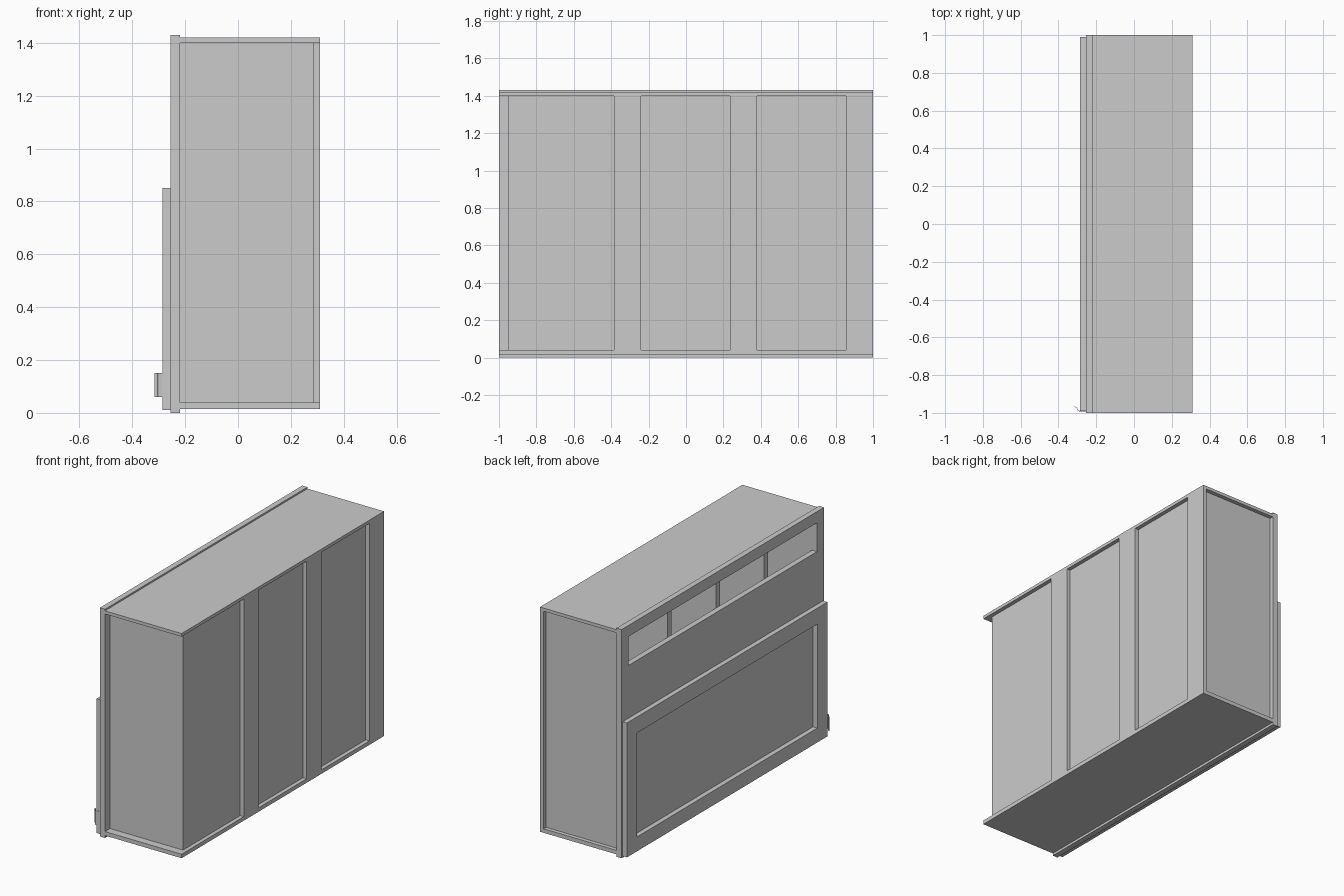
import bpy, bmesh

cube = bpy.data.objects.get("Cube")
if cube:
    bpy.data.objects.remove(cube, do_unlink=True)

# One plain grey for everything
grey = bpy.data.materials.new("light_grey")
grey.use_nodes = True
GREY = (0.6, 0.6, 0.6, 1)
grey.diffuse_color = GREY
grey.node_tree.nodes["Principled BSDF"].inputs["Base Color"].default_value = GREY


def make(name, bm):
    bmesh.ops.recalc_face_normals(bm, faces=bm.faces)
    mesh = bpy.data.meshes.new(name)
    bm.to_mesh(mesh)
    bm.free()
    mesh.materials.append(grey)
    ob = bpy.data.objects.new(name, mesh)
    bpy.context.collection.objects.link(ob)
    return ob


def box(name, xs, ys, zs):
    bm = bmesh.new()
    bmesh.ops.create_cube(bm, size=1)
    for v in bm.verts:
        v.co = [r[0] if c < 0 else r[1] for c, r in zip(v.co, (xs, ys, zs))]
    return make(name, bm)


def frame(name, xs, outer, inner):
    """Rectangular ring in the y-z plane, given as (y0, y1, z0, z1)."""
    bm = bmesh.new()

    def ring(x, r):
        return [bm.verts.new((x, r[i], r[j])) for i, j in ((0, 2), (1, 2), (1, 3), (0, 3))]
    loops = [ring(xs[0], outer), ring(xs[0], inner), ring(xs[1], inner), ring(xs[1], outer)]
    for k in range(4):
        a, b = loops[k], loops[(k + 1) % 4]
        for i in range(4):
            j = (i + 1) % 4
            bm.faces.new((a[i], a[j], b[j], b[i]))
    return make(name, bm)


# Cabinet shell: top and bottom plates with recessed walls between
X0, X1 = -0.22, 0.31
Z = (0.04, 1.40)
box("top_plate", (X0, X1), (-1, 1), (1.40, 1.42))
box("bottom_plate", (X0, X1), (-1, 1), (0.015, 0.04))
box("rear_wall", (0.265, 0.285), (-0.95, 0.975), Z)
box("front_end_wall", (X0, 0.265), (-0.95, -0.935), Z)
box("back_end_wall", (X0, 0.265), (0.955, 0.975), Z)

# Raised posts between the recessed panels
for i, ys in enumerate([(-0.385, -0.24), (0.235, 0.38), (0.855, 1.0)]):
    box(f"rear_post_{i + 1}", (0.285, X1), ys, Z)

# Face board with a long opening, divided into four compartments
frame("face_board", (-0.255, X0), (-1, 1, 0, 1.43), (-0.93, 0.93, 1.18, 1.36))
for i, y in enumerate((-0.475, 0, 0.475)):
    box(f"compartment_divider_{i + 1}", (X0, 0.265), (y - 0.02, y + 0.02), Z)

# Lower door with a sunken panel
frame("door_frame", (-0.285, -0.255), (-0.99, 0.99, 0.01, 0.85), (-0.89, 0.89, 0.10, 0.75))

# Thin bent pull at the end of the door
path = [(-0.255, -0.991), (-0.288, -0.991), (-0.298, -0.985), (-0.304, -0.972), (-0.315, -0.966)]
bm = bmesh.new()
rows = [[bm.verts.new((x, y, z)) for z in (0.06, 0.15)] for x, y in path]
for a, b in zip(rows, rows[1:]):
    bm.faces.new((a[0], b[0], b[1], a[1]))
pull = make("door_pull", bm)
mod = pull.modifiers.new("thickness", "SOLIDIFY")
mod.thickness = 0.003
mod.offset = 0
